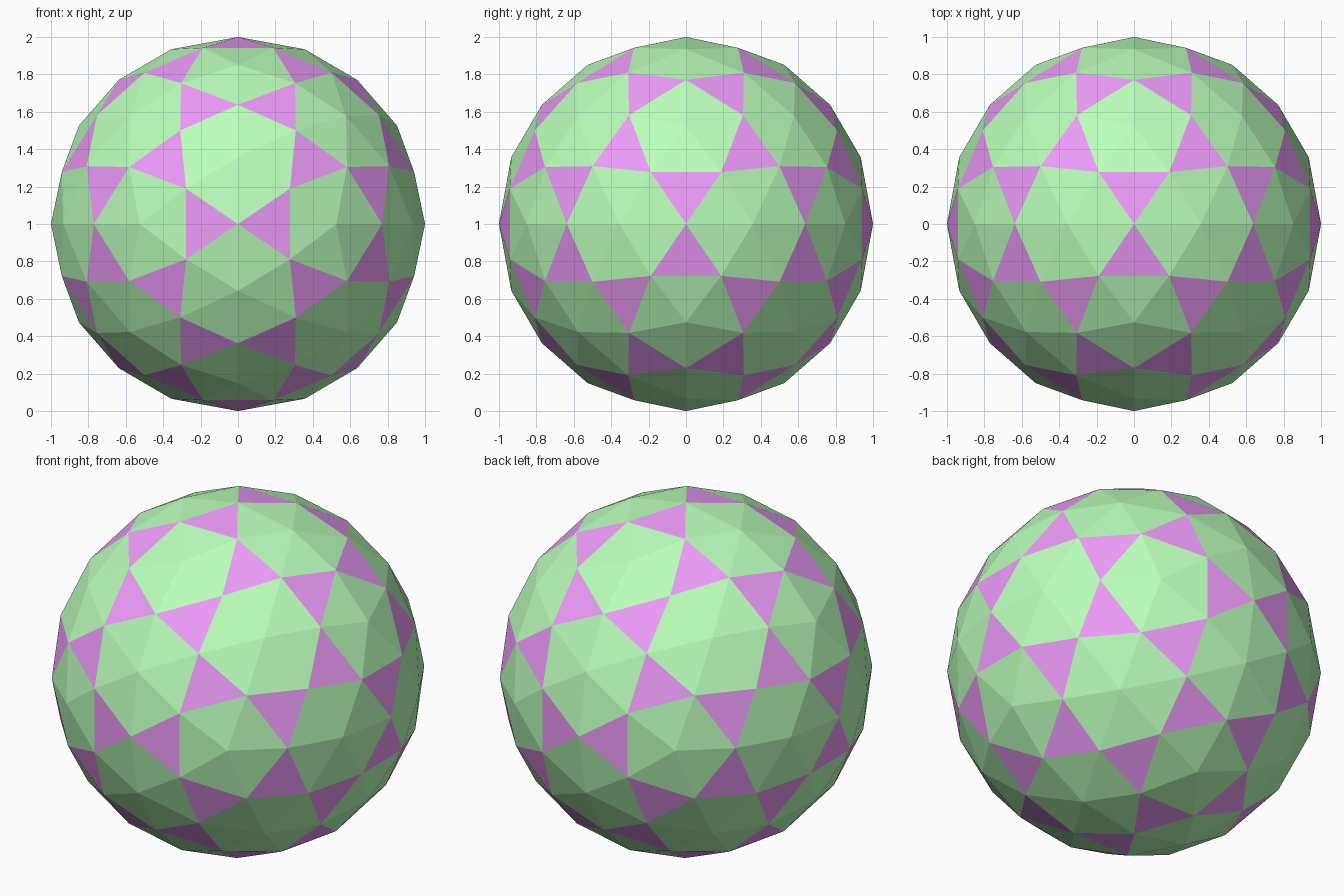
import bpy, bmesh
from math import sqrt
from mathutils import Vector

if "Cube" in bpy.data.objects:
    bpy.data.objects.remove(bpy.data.objects["Cube"])

PHI = (1 + sqrt(5)) / 2


def material(name, rgb):
    mat = bpy.data.materials.new(name)
    mat.diffuse_color = (*rgb, 1)
    mat.use_nodes = True
    mat.node_tree.nodes["Principled BSDF"].inputs["Base Color"].default_value = mat.diffuse_color
    return mat


def cyclic(x, y, z):
    """All sign variants of a point, in the three cyclic axis orders."""
    pts = {(sx * x, sy * y, sz * z) for sx in (-1, 1) for sy in (-1, 1) for sz in (-1, 1)}
    return {p[i:] + p[:i] for p in pts for i in range(3)}


# Base solid: twelve five-fold and twenty three-fold points on a unit sphere
five_fold = cyclic(PHI, 0.0, 1.0)
three_fold = cyclic(1 / PHI, 0.0, PHI) | cyclic(1.0, 1.0, 1.0)
bm = bmesh.new()
for p in sorted(five_fold | three_fold):
    bm.verts.new(Vector(p).normalized())
bmesh.ops.convex_hull(bm, input=bm.verts[:])

# Split every triangle in four
bmesh.ops.subdivide_edges(bm, edges=bm.edges[:], cuts=1, use_grid_fill=True)

# Middle triangles touch only edge midpoints, which still lie inside the sphere
for f in bm.faces:
    f.material_index = int(all(v.co.length < 0.999 for v in f.verts))
    f.smooth = False

# Push all points out to the sphere and stand it on the ground
for v in bm.verts:
    v.co = v.co.normalized() + Vector((0, 0, 1))
bmesh.ops.recalc_face_normals(bm, faces=bm.faces[:])

mesh = bpy.data.meshes.new("faceted_ball")
bm.to_mesh(mesh)
bm.free()
mesh.materials.append(material("green", (0.5, 1.0, 0.5)))
mesh.materials.append(material("purple", (0.85, 0.33, 0.95)))
ball = bpy.data.objects.new("faceted_ball", mesh)
bpy.context.collection.objects.link(ball)
